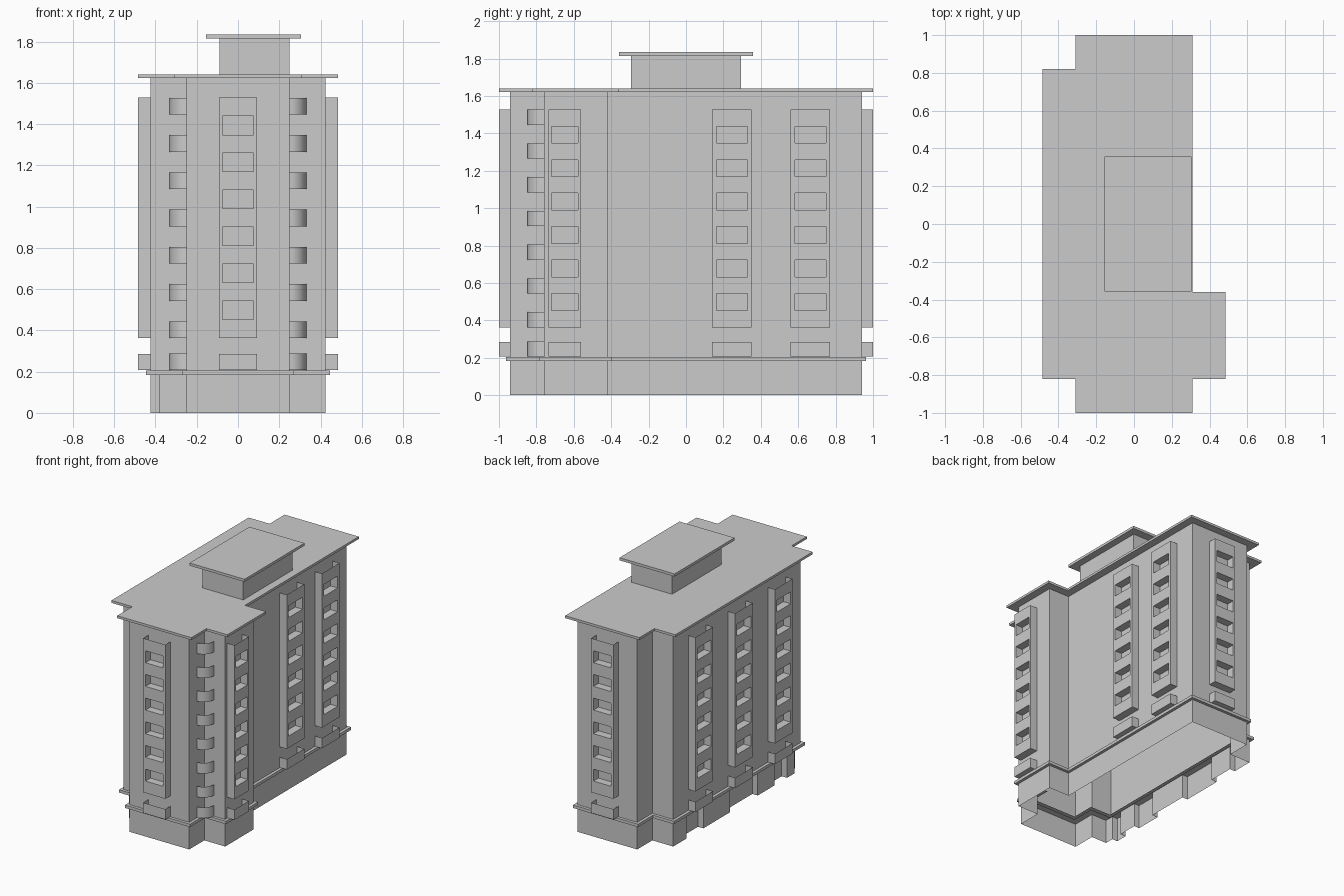
import bpy, bmesh
from math import sin, cos, pi
from mathutils import Matrix

if "Cube" in bpy.data.objects:
    bpy.data.objects.remove(bpy.data.objects["Cube"])


def finish(name, bm, matrix=None):
    bmesh.ops.remove_doubles(bm, verts=bm.verts[:], dist=1e-5)
    bmesh.ops.recalc_face_normals(bm, faces=bm.faces[:])
    mesh = bpy.data.meshes.new(name)
    bm.to_mesh(mesh)
    bm.free()
    ob = bpy.data.objects.new(name, mesh)
    bpy.context.collection.objects.link(ob)
    if matrix is not None:
        ob.matrix_world = matrix
    return ob


def face(bm, pts):
    bm.faces.new([bm.verts.new(p) for p in pts])


def outline(d):
    """Building footprint grown outward by d."""
    return [(-.25 - d, -.94 - d), (.25 + d, -.94 - d), (.25 + d, -.76 - d),
            (.425 + d, -.76 - d), (.425 + d, -.42 + d), (.25 + d, -.42 + d),
            (.25 + d, .94 + d), (-.25 - d, .94 + d), (-.25 - d, .76 + d),
            (-.425 - d, .76 + d), (-.425 - d, -.76 - d), (-.25 - d, -.76 - d)]


def rect(x0, x1, y0, y1):
    return [(x0, y0), (x1, y0), (x1, y1), (x0, y1)]


def prism(name, pts, z0, z1, caps=True):
    bm = bmesh.new()
    for a, b in zip(pts, pts[1:] + pts[:1]):
        face(bm, [(*a, z0), (*b, z0), (*b, z1), (*a, z1)])
    if caps:
        for z in (z0, z1):
            face(bm, [(*p, z) for p in pts])
    return finish(name, bm)


def ring(name, outer, inner, z0, z1):
    bm = bmesh.new()
    n = len(outer)
    for i in range(n):
        a, b, c, d = outer[i], outer[(i + 1) % n], inner[(i + 1) % n], inner[i]
        face(bm, [(*a, z0), (*b, z0), (*b, z1), (*a, z1)])
        for z in (z0, z1):
            face(bm, [(*a, z), (*b, z), (*c, z), (*d, z)])
    return finish(name, bm)


def bay(name, x, y, angle, width, win, depth=.06):
    """Open-topped projecting bay with six deep windows, and a planter below it."""
    m = Matrix.Translation((x, y, 0)) @ Matrix.Rotation(angle, 4, 'Z')
    w, v, d = width / 2, win / 2, -depth

    def shell(bm, z0, z1):
        for s in (-w, w):
            face(bm, [(s, 0, z0), (s, d, z0), (s, d, z1), (s, 0, z1)])
        face(bm, [(-w, 0, z0), (w, 0, z0), (w, d, z0), (-w, d, z0)])

    def front(bm, x0, x1, z0, z1):
        face(bm, [(x0, d, z0), (x1, d, z0), (x1, d, z1), (x0, d, z1)])

    bm = bmesh.new()
    shell(bm, .363, 1.528)
    z = .363
    for i in range(6):
        a, b = .453 + .179 * i, .543 + .179 * i
        front(bm, -w, w, z, a)
        front(bm, -w, -v, a, b)
        front(bm, v, w, a, b)
        for s in (-v, v):
            face(bm, [(s, 0, a), (s, d, a), (s, d, b), (s, 0, b)])
        for h in (a, b):
            face(bm, [(-v, 0, h), (v, 0, h), (v, d, h), (-v, d, h)])
        z = b
    front(bm, -w, w, z, 1.528)
    finish(name + "_bay", bm, m)

    bm = bmesh.new()
    shell(bm, .207, .285)
    front(bm, -w, w, .207, .285)
    finish(name + "_planter", bm, m)


# Ground floor: open below, stepped along the left side
base = outline(0)[:9] + [(-.425, .76), (-.425, .60), (-.38, .60)]
for y1, y0 in ((.40, .08), (-.25, -.45), (-.60, -.69)):
    base += [(-.38, y1), (-.425, y1), (-.425, y0), (-.38, y0)]
base += [(-.38, -.76), (-.25, -.76)]
prism("ground_floor", base, 0, .185, caps=False)
ring("ledge", outline(.022), outline(-.05), .183, .205)

# Main walls, roof and rooftop room
prism("walls", outline(0), .205, 1.622, caps=False)
prism("roof", outline(.06), 1.622, 1.64)
prism("rooftop_room", rect(-.09, .25, -.295, .295), 1.64, 1.815, caps=False)
prism("rooftop_cover", rect(-.155, .305, -.358, .358), 1.815, 1.835)

# Window bays on all sides
bay("front", 0, -.94, 0, .185, .148)
bay("back", 0, .94, pi, .185, .148)
bay("right_wing", .425, -.648, pi / 2, .175, .142)
for i, y in enumerate((.245, .665)):
    bay(f"right_{i}", .25, y, pi / 2, .21, .166)
for i, y in enumerate((-.475, 0, .475)):
    bay(f"left_{i}", -.425, y, -pi / 2, .21, .166)

# Rounded corner balconies in the two front notches
arc = [(.25 + .082 * sin(t * pi / 16), -.76 - .088 * cos(t * pi / 16)) for t in range(9)]
levels = [.207] + [.363 + .1805 * i for i in range(7)]
for side, s in (("right", 1), ("left", -1)):
    bm = bmesh.new()
    for z0 in levels:
        z1 = z0 + .081
        for a, b in zip(arc, arc[1:]):
            face(bm, [(s * a[0], a[1], z0), (s * b[0], b[1], z0),
                      (s * b[0], b[1], z1), (s * a[0], a[1], z1)])
        face(bm, [(s * p[0], p[1], z0) for p in arc] + [(s * .25, -.76, z0)])
    ob = finish(side + "_corner_balconies", bm)
    bpy.context.view_layer.objects.active = ob
    bpy.ops.object.select_all(action='DESELECT')
    ob.select_set(True)
    bpy.ops.object.shade_smooth_by_angle()
